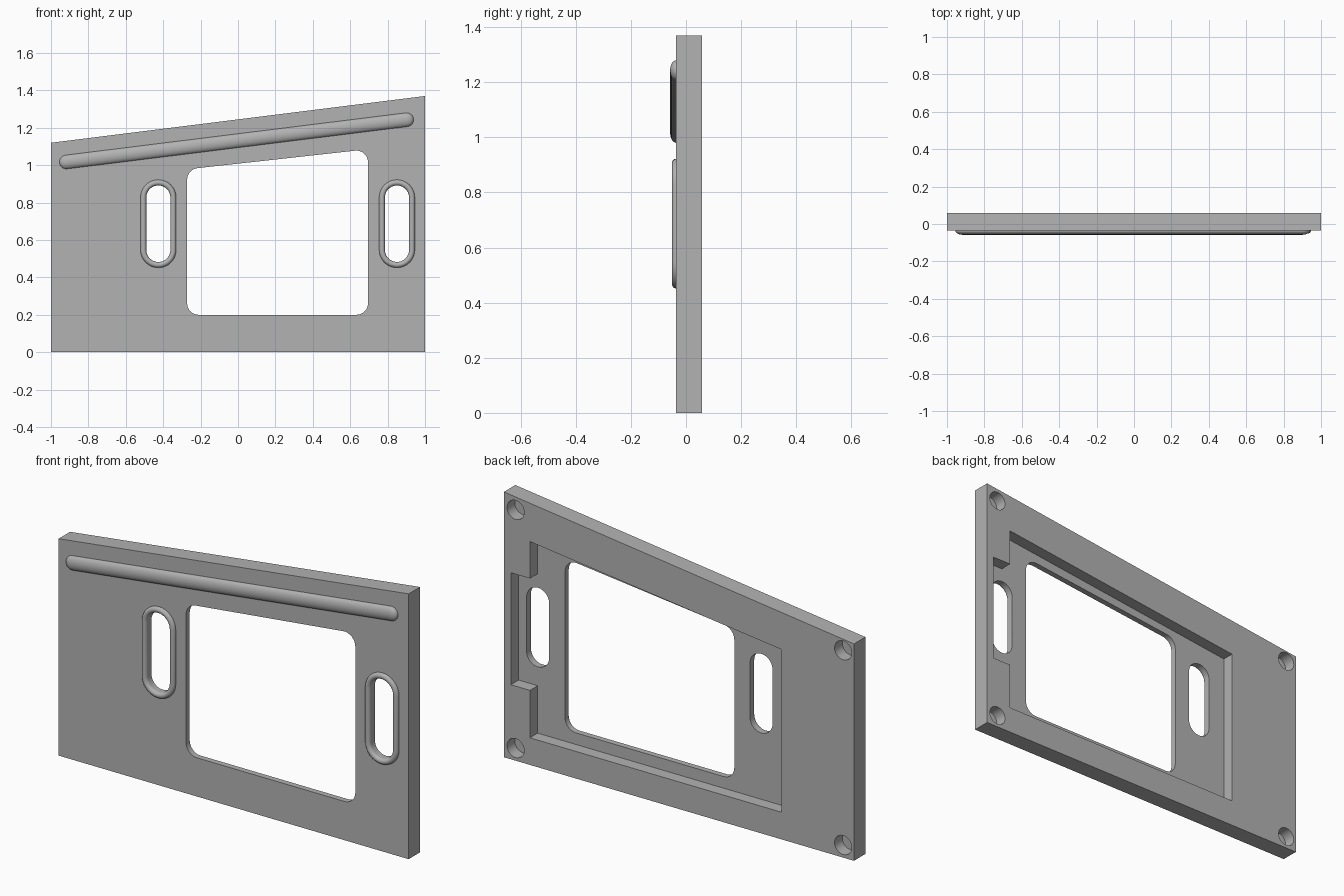
import bpy
import bmesh
from math import pi, sin, cos, atan2, radians
from mathutils import Vector

cube = bpy.data.objects.get("Cube")
if cube:
    bpy.data.objects.remove(cube, do_unlink=True)

FRONT, BACK = -0.0355, 0.0575
FLOOR = FRONT + 0.03          # front skin left behind the recess
SLOT_Z, SLOT_R, SLOT_STRAIGHT = 0.687, 0.0645, 0.14
SLOTS = {"left": 0.85, "right": -0.426}

grey = bpy.data.materials.new("plain grey")
grey.use_nodes = True
COLOUR = (0.45, 0.45, 0.45, 1)
grey.diffuse_color = COLOUR
grey.node_tree.nodes["Principled BSDF"].inputs["Base Color"].default_value = COLOUR


def finish(name, bm):
    mesh = bpy.data.meshes.new(name)
    bmesh.ops.recalc_face_normals(bm, faces=bm.faces)
    bm.to_mesh(mesh)
    bm.free()
    mesh.materials.append(grey)
    obj = bpy.data.objects.new(name, mesh)
    bpy.context.collection.objects.link(obj)
    bpy.ops.object.select_all(action="DESELECT")
    obj.select_set(True)
    bpy.context.view_layer.objects.active = obj
    bpy.ops.object.shade_smooth_by_angle()


def rounded(corners, r, steps=8):
    """Round the corners of a convex outline with tangent arcs."""
    pts = []
    for i, c in enumerate(corners):
        p = Vector(c)
        a = (Vector(corners[i - 1]) - p).normalized()
        b = (Vector(corners[(i + 1) % len(corners)]) - p).normalized()
        half = a.angle(b) / 2
        centre = p + (a + b).normalized() * (r / sin(half))
        tangent = r * cos(half) / sin(half)
        start, end = p + a * tangent - centre, p + b * tangent - centre
        for k in range(steps + 1):
            t = k / steps * (pi - 2 * half)
            span = sin(pi - 2 * half)
            pts.append(centre + start * (sin(pi - 2 * half - t) / span) + end * (sin(t) / span))
    return pts


def stadium(cx, cz, r, straight, angle=pi / 2, steps=16):
    """Slot outline with semicircular ends, its length along the angle."""
    pts = []
    for side in (1, -1):
        for k in range(steps + 1):
            a = angle - side * pi / 2 + pi * k / steps if side == 1 else angle + pi / 2 + pi * k / steps
            pts.append((cx + side * straight * cos(angle) + r * cos(a),
                        cz + side * straight * sin(angle) + r * sin(a)))
    return pts


def circle(cx, cz, r, n=32):
    return [(cx + r * cos(2 * pi * k / n), cz + r * sin(2 * pi * k / n)) for k in range(n)]


def ring(bm, outline, y):
    """Closed loop of vertices and edges at depth y."""
    verts = [bm.verts.new((x, y, z)) for x, z in outline]
    for i, v in enumerate(verts):
        bm.edges.new((verts[i - 1], v))
    return verts


def wall(bm, lower, upper):
    """Band of quads between two matching loops."""
    for i in range(len(lower)):
        bm.faces.new((lower[i - 1], lower[i], upper[i], upper[i - 1]))


def fill(bm, *loops):
    """Flat face bounded by the first loop, with the others as openings."""
    edges = [bm.edges.get((loop[i - 1], loop[i])) for loop in loops for i in range(len(loop))]
    bmesh.ops.triangle_fill(bm, use_beauty=True, use_dissolve=False, edges=edges, normal=(0, 1, 0))


# Panel: sloping outline, window and slots, stepped recess and blind screw holes
outline = [(-1, 0), (1, 0), (1, 1.37), (-1, 1.12)]
recess = [(-0.587, 0.14), (0.851, 0.14), (0.851, 0.385), (0.96, 0.385),
          (0.96, 0.963), (0.851, 0.963), (0.851, 1.153), (-0.587, 0.98)]
openings = [rounded([(-0.272, 0.2), (0.695, 0.2), (0.695, 1.085), (-0.272, 0.978)], 0.062)]
openings += [stadium(x, SLOT_Z, SLOT_R, SLOT_STRAIGHT) for x in SLOTS.values()]
holes = [circle(x, z, 0.049) for x, z in
         ((0.933, 0.065), (-0.938, 0.065), (0.933, 1.295), (-0.938, 1.07))]

bm = bmesh.new()
outer_front, outer_back = ring(bm, outline, FRONT), ring(bm, outline, BACK)
recess_floor, recess_back = ring(bm, recess, FLOOR), ring(bm, recess, BACK)
open_front = [ring(bm, o, FRONT) for o in openings]
open_floor = [ring(bm, o, FLOOR) for o in openings]
hole_floor = [ring(bm, h, FLOOR) for h in holes]
hole_back = [ring(bm, h, BACK) for h in holes]
fill(bm, outer_front, *open_front)
fill(bm, recess_floor, *open_floor)
fill(bm, outer_back, recess_back, *hole_back)
for loop in hole_floor:
    bm.faces.new(loop)
for lower, upper in zip([outer_front, recess_floor] + open_front + hole_floor,
                        [outer_back, recess_back] + open_floor + hole_back):
    wall(bm, lower, upper)
finish("panel", bm)

# Half-round rims around the slots
TUBE = 0.0155
for side, x in SLOTS.items():
    bm = bmesh.new()
    loops = []
    for k in range(13):
        a = pi * k / 12
        path = stadium(x, SLOT_Z, SLOT_R + TUBE * (1 - cos(a)), SLOT_STRAIGHT)
        loops.append(ring(bm, path, FRONT - TUBE * sin(a)))
    for lower, upper in zip(loops, loops[1:]):
        wall(bm, lower, upper)
    finish(side + "_slot_rim", bm)

# Raised sloping bar, rounded on its front and ends
a, b = Vector((-0.918, 1.017)), Vector((0.902, 1.243))
middle, span = (a + b) / 2, b - a
bm = bmesh.new()
loops = []
for degrees in range(0, 89, 8):
    t = radians(degrees)
    path = stadium(middle.x, middle.y, 0.037 * cos(t), span.length / 2, atan2(span.y, span.x))
    loops.append(ring(bm, path, FRONT - 0.022 * sin(t)))
for lower, upper in zip(loops, loops[1:]):
    wall(bm, lower, upper)
bm.faces.new(loops[-1])
finish("raised_bar", bm)
